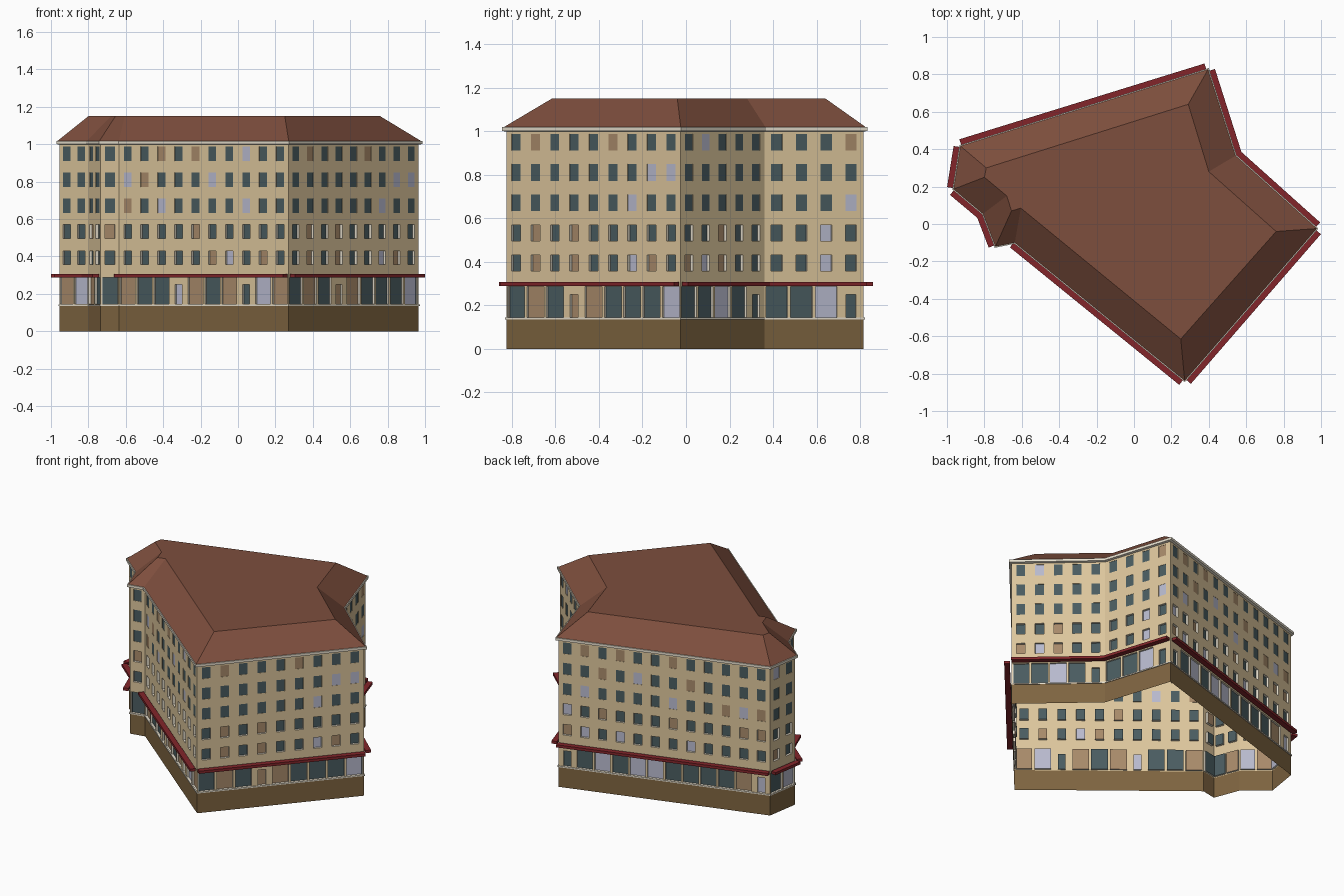
import bpy, bmesh, random
from mathutils import Vector

if "Cube" in bpy.data.objects:
    bpy.data.objects.remove(bpy.data.objects["Cube"])

random.seed(11)


def srgb(r, g, b):
    return tuple(((c / 255 + 0.055) / 1.055) ** 2.4 for c in (r, g, b)) + (1.0,)


COLORS = {
    "wall_tan": srgb(221, 198, 156), "base_brown": srgb(126, 100, 64),
    "roof_brown": srgb(125, 78, 61), "canopy_red": srgb(130, 37, 42),
    "glass_teal": srgb(74, 92, 96), "glass_lilac": srgb(184, 186, 206),
    "blind_brown": srgb(168, 138, 106), "trim_cream": srgb(238, 230, 212),
}
MATS = {}
for name, col in COLORS.items():
    MATS[name] = bpy.data.materials.new(name)
    MATS[name].diffuse_color = col
NAMES = list(COLORS)
TAN, BASE, ROOF, RED, TEAL, LILAC, BLIND, CREAM = range(8)

# footprint corners, counter-clockwise, and window columns on the wall after each
FOOT = [Vector(p) for p in [(.27, -.825), (.965, -.025), (.535, .36), (.39, .815),
                            (-.92, .41), (-.955, .19), (-.80, .06), (-.735, -.11), (-.635, -.09)]]
COLUMNS = [9, 5, 4, 12, 2, 2, 2, 1, 10]
N = len(FOOT)

# pane colours per wall: t teal, l lilac, b blind; street level first, then the
# floors upwards; a capital letter is a wide shop window. Other walls are random.
PANES = {
    0: ["TBTbBTTTL", "tbtbttlbt", "tbtbttttt", "ttttttltt", "tttttttll", "tbtttbttt"],
    2: ["TTLt", "ttlt", "ttlt", "tttl", "tttt", "tttb"],
    5: ["BL", "tt", "tt", "tt", "tt", "tt"],
    7: ["T", "t", "b", "t", "t", "t"],
    8: ["BTTlBTBtLB", "tttttbltbt", "ttttbttttt", "btlttttltt", "lbtttltttt", "ttbtbttltt"],
}


def edge_dirs(i):
    d = (FOOT[(i + 1) % N] - FOOT[i]).normalized()
    return d, Vector((d.y, -d.x))


def offset(dist):
    out = []
    for i in range(N):
        a, b = edge_dirs((i - 1) % N)[1], edge_dirs(i)[1]
        out.append(FOOT[i] + (a + b) * (dist / (1 + a.dot(b))))
    return out


def finish(bm, name, mats):
    bmesh.ops.remove_doubles(bm, verts=bm.verts, dist=1e-5)
    me = bpy.data.meshes.new(name)
    bm.to_mesh(me)
    bm.free()
    for m in mats:
        me.materials.append(MATS[m])
    ob = bpy.data.objects.new(name, me)
    bpy.context.collection.objects.link(ob)
    return ob


def loft(name, loops, mat, cap=False):
    bm = bmesh.new()
    rings = [[bm.verts.new((p.x, p.y, z)) for p in pts] for pts, z in loops]
    for lo, hi in zip(rings, rings[1:]):
        for i in range(N):
            j = (i + 1) % N
            bm.faces.new((lo[i], lo[j], hi[j], hi[i]))
    if cap:
        bm.faces.new(rings[-1])
    return finish(bm, name, [mat])


def pane_code(i, row, c):
    if i in PANES:
        return PANES[i][row][c]
    if row == 0:
        code = random.choices("tlb", [55, 30, 15])[0]
        return code.upper() if random.random() < .8 else code
    return random.choices("tlb", [76, 12, 12])[0]


# walls: each cell is a ring of wall around a recessed pane
def build_wall(i):
    bm = bmesh.new()
    d, n = edge_dirs(i)
    length = (FOOT[(i + 1) % N] - FOOT[i]).length

    def face(pts, mat):
        vs = []
        for s, z, depth in pts:
            p = FOOT[i] + d * s - n * depth
            vs.append(bm.verts.new((p.x, p.y, z)))
        bm.faces.new(vs).material_index = mat

    def rect(s0, s1, z0, z1, depth=0):
        return [(s0, z0, depth), (s1, z0, depth), (s1, z1, depth), (s0, z1, depth)]

    def cell(s0, s1, z0, z1, hole, depth, pane, reveal):
        outer, inner, back = rect(s0, s1, z0, z1), rect(*hole), rect(*hole, depth)
        for k in range(4):
            m = (k + 1) % 4
            face([outer[k], outer[m], inner[m], inner[k]], TAN)
            face([inner[k], inner[m], back[m], back[k]], reveal)
        face(back, pane)

    # brown plinth
    face(rect(0, length, 0, .14), BASE)
    step = length / COLUMNS[i]
    bands = [.30, .465, .60, .74, .88, 1.0]
    windows = [(.357, .43), (.495, .57), (.633, .71), (.77, .848), (.91, .987)]
    glass = {"t": TEAL, "l": LILAC, "b": BLIND}
    for c in range(COLUMNS[i]):
        s0, s1 = c * step, (c + 1) * step
        mid = (s0 + s1) / 2
        # shop windows and doors at street level
        code = pane_code(i, 0, c)
        w, top = (step * .44, .287) if code.isupper() else (.024, .25)
        cell(s0, s1, .14, .30, (mid - w, mid + w, .145, top), .012, glass[code.lower()], CREAM)
        # five upper floors, the lower two with deep cream reveals
        for r, (z0, z1) in enumerate(windows):
            w = min(.027, step * .32)
            deep = r < 2
            cell(s0, s1, bands[r], bands[r + 1], (mid - w, mid + w, z0, z1),
                 .015 if deep else .002, glass[pane_code(i, r + 1, c)], CREAM if deep else TAN)
    finish(bm, "wall_%d" % (i + 1), NAMES)


# red canopy strip along a wall
def build_canopy(i):
    bm = bmesh.new()
    d, n = edge_dirs(i)
    length = (FOOT[(i + 1) % N] - FOOT[i]).length
    profile = [(.010, .288), (.045, .288), (.045, .306), (.010, .306)]
    ends = []
    for s in (0, length):
        ring = []
        for o, z in profile:
            p = FOOT[i] + d * s + n * o
            ring.append(bm.verts.new((p.x, p.y, z)))
        ends.append(ring)
    for k in range(4):
        m = (k + 1) % 4
        bm.faces.new((ends[0][k], ends[0][m], ends[1][m], ends[1][k]))
    bm.faces.new(ends[0])
    bm.faces.new(ends[1])
    bmesh.ops.recalc_face_normals(bm, faces=bm.faces)
    finish(bm, "canopy_%d" % (i + 1), ["canopy_red"])


for i in range(N):
    build_wall(i)
    if i != 7:  # the short notch wall has no canopy
        build_canopy(i)

# thin sill line above the plinth, and the cornice under the eaves
loft("sill_band", [(offset(o), z) for o, z in [(0, .136), (.005, .136), (.005, .144), (0, .144)]],
     "trim_cream")
loft("cornice", [(offset(o), z) for o, z in
                 [(0, .998), (.015, 1.001), (.015, 1.018), (.006, 1.018)]], "trim_cream")

# hipped roof with a flat top
RIDGE = [Vector(p) for p in [(.25, -.615), (.76, -.04), (.40, .28), (.29, .64), (-.79, .30),
                             (-.80, .25), (-.68, .15), (-.655, .07), (-.605, .085)]]
loft("roof", [(offset(.009), 1.018), (RIDGE, 1.15)], "roof_brown", cap=True)

for m in bpy.data.materials:
    if m.users and not m.is_grease_pencil:
        m.use_nodes = True
        m.node_tree.nodes["Principled BSDF"].inputs["Base Color"].default_value = m.diffuse_color
